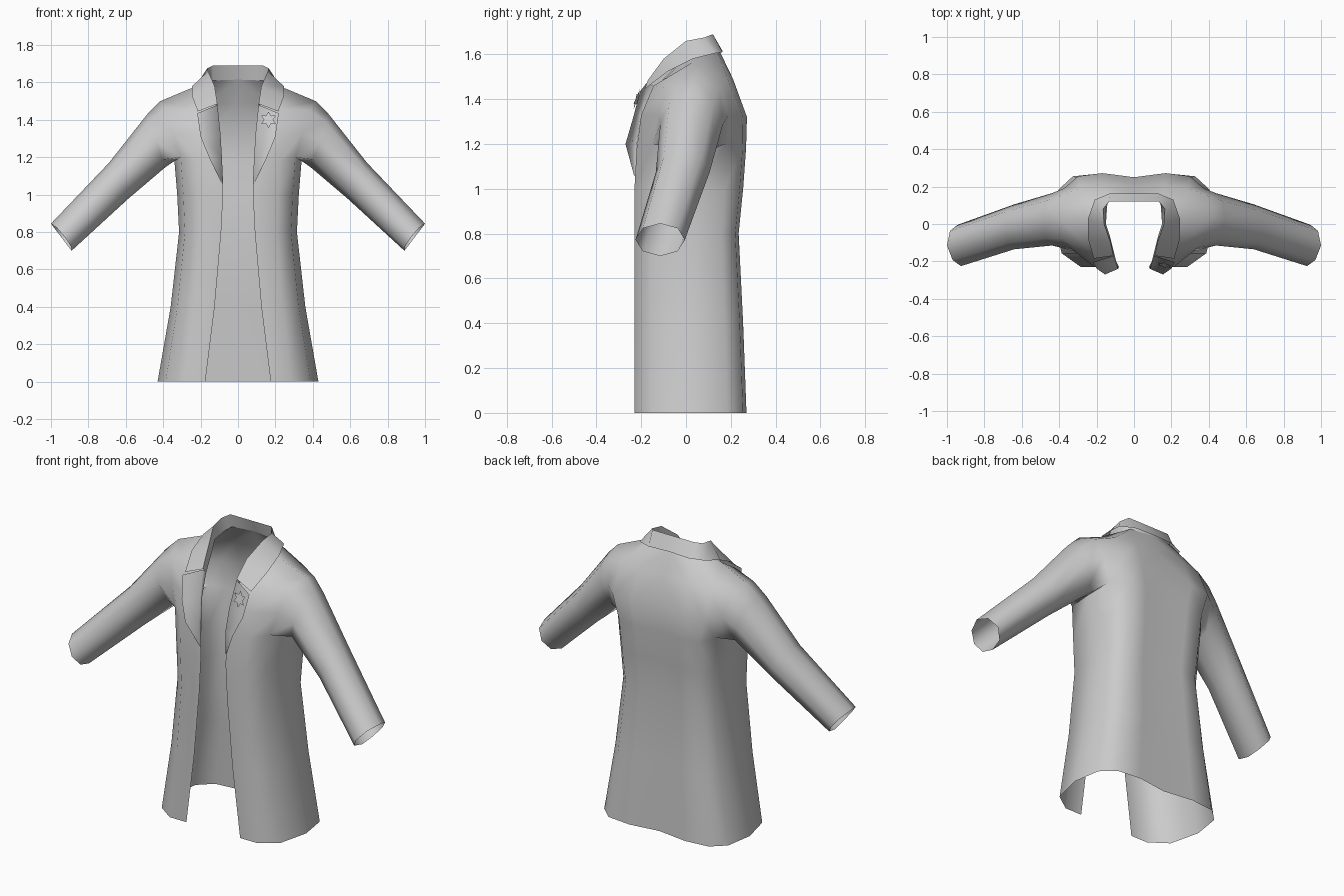
import bpy, bmesh
from math import sin, cos, pi, radians
from mathutils import Vector

if "Cube" in bpy.data.objects:
    bpy.data.objects.remove(bpy.data.objects["Cube"])


def build(name, bm, mirror=True):
    """Turn a bmesh into a smooth-shaded object, mirrored across x."""
    bmesh.ops.remove_doubles(bm, verts=bm.verts[:], dist=0.0005)
    bmesh.ops.recalc_face_normals(bm, faces=bm.faces[:])
    me = bpy.data.meshes.new(name)
    bm.to_mesh(me)
    bm.free()
    ob = bpy.data.objects.new(name, me)
    bpy.context.collection.objects.link(ob)
    bpy.ops.object.select_all(action='DESELECT')
    ob.select_set(True)
    bpy.context.view_layer.objects.active = ob
    bpy.ops.object.shade_smooth_by_angle(angle=radians(85))
    if mirror:
        mod = ob.modifiers.new("Mirror", 'MIRROR')
        mod.use_clip = True
        mod.merge_threshold = 0.001
    return ob


def skin(bm, rows, closed=False):
    """Quad strips between successive rows of points; returns the vert rows."""
    vr = [[p if isinstance(p, bmesh.types.BMVert) else bm.verts.new(p) for p in r]
          for r in rows]
    for a, b in zip(vr, vr[1:]):
        n = len(a)
        for i in range(n if closed else n - 1):
            j = (i + 1) % n
            bm.faces.new((a[i], a[j], b[j], b[i]))
    return vr


# Coat body, lower half: sections (z, front edge x, half width, front y, back y)
bm = bmesh.new()
sections = [(0.0, 0.175, 0.43, -0.23, 0.27), (0.4, 0.125, 0.36, -0.23, 0.255),
            (0.8, 0.09, 0.315, -0.23, 0.235), (1.0, 0.08, 0.325, -0.23, 0.255),
            (1.18, 0.085, 0.34, -0.22, 0.268)]
lower = []
for z, e, w, f, b in sections:
    lower.append([(e, f, z), (0.66 * w, f, z), (0.9 * w, f * 0.68, z), (w, 0.02, z),
                  (0.94 * w, b * 0.68, z), (0.76 * w, b - 0.015, z),
                  (0.42 * w, b, z), (0, b - 0.025, z)])
low = skin(bm, lower)
chest = low[-1]
for v in (chest[2], chest[4]):
    v.co.z += 0.02

# Front and back yokes, meeting on the shoulder seam
front = skin(bm, [chest[:3],
                  [(0.095, -0.2, 1.33), (0.21, -0.2, 1.33), (0.345, -0.125, 1.33)],
                  [(0.11, -0.14, 1.45), (0.22, -0.145, 1.46), (0.385, -0.08, 1.45)],
                  [(0.15, 0.0, 1.585), (0.26, 0.03, 1.565), (0.415, 0.04, 1.5)]])
neck, mid, tip = front[-1]
back = skin(bm, [chest[4:],
                 [(0.375, 0.19, 1.33), (0.3, 0.255, 1.32), (0.17, 0.272, 1.32), (0, 0.25, 1.32)],
                 [(0.395, 0.15, 1.45), (0.29, 0.19, 1.48), (0.16, 0.21, 1.49), (0, 0.2, 1.49)],
                 [tip, mid, (0.14, 0.14, 1.61), (0, 0.15, 1.615)]])
bm.faces.new((neck, mid, back[-1][2]))

# Sleeve grown out of the armhole: (top x, z), (bottom x, z), front y, back y, tilt
armhole = [chest[3], chest[2], front[1][2], front[2][2], tip,
           back[2][0], back[1][0], chest[4]]
sleeve = [armhole]
for (tx, tz), (bx, bz), f, b, tilt in [((0.485, 1.43), (0.39, 1.145), -0.115, 0.165, 0),
                                       ((0.69, 1.17), (0.59, 0.975), -0.135, 0.105, 0),
                                       ((1.0, 0.845), (0.89, 0.7), -0.225, -0.005, 0.02)]:
    ring = []
    for k in range(8):
        a = k * pi / 4
        t = 0.5 - 0.5 * cos(a)
        ring.append((bx + (tx - bx) * t - tilt * max(sin(a), 0),
                     (f + b) / 2 - (b - f) / 2 * sin(a),
                     bz + (tz - bz) * t))
    sleeve.append(ring)
skin(bm, sleeve, closed=True)
build("coat_body_and_sleeves", bm)

# Collar: neck base, roll line and turned-down outer edge
bm = bmesh.new()
skin(bm, [
    [(0.11, -0.14, 1.45), (0.13, -0.06, 1.53), (0.15, 0, 1.585),
     (0.15, 0.08, 1.6), (0.135, 0.138, 1.61), (0, 0.15, 1.615)],
    [(0.11, -0.17, 1.485), (0.125, -0.1, 1.58), (0.16, 0, 1.66),
     (0.165, 0.08, 1.675), (0.135, 0.12, 1.69), (0, 0.12, 1.69)],
    [(0.215, -0.185, 1.445), (0.245, -0.08, 1.525), (0.245, 0.03, 1.58),
     (0.21, 0.13, 1.605), (0.13, 0.163, 1.61), (0, 0.163, 1.615)]])
build("collar", bm)

# Lapel folded back from the front edge
bm = bmesh.new()
skin(bm, [
    [(0.083, -0.225, 1.06), (0.086, -0.22, 1.19), (0.095, -0.2, 1.33), (0.11, -0.14, 1.45)],
    [(0.08, -0.23, 1.06), (0.086, -0.24, 1.2), (0.094, -0.215, 1.33), (0.11, -0.17, 1.48)],
    [(0.087, -0.232, 1.06), (0.155, -0.27, 1.2), (0.2, -0.238, 1.31), (0.218, -0.205, 1.435)]])
build("lapel", bm)

# Small plain star pin lying on one lapel
bm = bmesh.new()
pts = []
for k in range(12):
    r = 0.045 if k % 2 == 0 else 0.025
    x, z = r * sin(k * pi / 6), r * cos(k * pi / 6)
    pts.append(bm.verts.new(Vector((0.163 + x, -0.22 - 0.2 * x + 0.32 * z, 1.4 + z))))
bm.faces.new(pts)
build("lapel_pin", bm, mirror=False)
